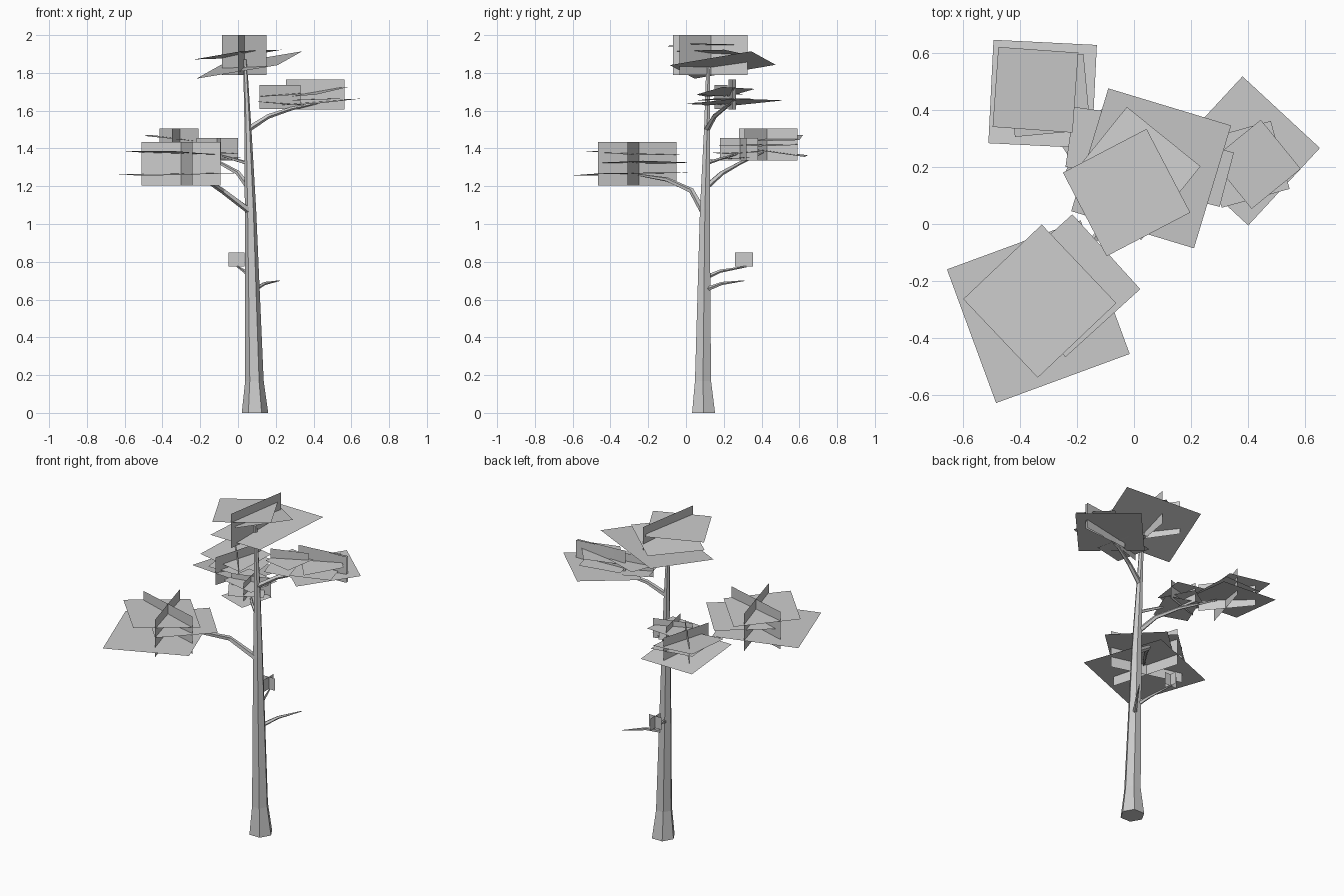
import bpy
import math
from mathutils import Vector

if "Cube" in bpy.data.objects:
    bpy.data.objects.remove(bpy.data.objects["Cube"], do_unlink=True)

# One pale grey for the whole tree
grey = bpy.data.materials.new("pale_grey")
grey.use_nodes = True
colour = (0.6, 0.6, 0.6, 1)
grey.diffuse_color = colour
grey.node_tree.nodes["Principled BSDF"].inputs["Base Color"].default_value = colour


def make(name, verts, faces):
    mesh = bpy.data.meshes.new(name)
    mesh.from_pydata(verts, [], faces)
    mesh.materials.append(grey)
    obj = bpy.data.objects.new(name, mesh)
    bpy.context.collection.objects.link(obj)
    return obj


def tube(name, path, radii, sides, upright=False):
    """Tapered faceted limb along a path, closed at both ends."""
    points = [Vector(p) for p in path]
    verts, faces = [], []
    last = len(points) - 1
    for i, (p, r) in enumerate(zip(points, radii)):
        along = points[min(i + 1, last)] - points[max(i - 1, 0)]
        if upright:
            u, v = Vector((1, 0, 0)), Vector((0, 1, 0))
        else:
            u = along.cross(Vector((0, 0, 1))).normalized()
            v = u.cross(along).normalized() * -1
        for k in range(sides):
            a = math.tau * k / sides
            verts.append(p + (u * math.cos(a) + v * math.sin(a)) * r)
    for i in range(last):
        for k in range(sides):
            n = (k + 1) % sides
            a, b = i * sides, (i + 1) * sides
            faces.append((a + k, a + n, b + n, b + k))
    faces.append(tuple(reversed(range(sides))))
    faces.append(tuple(range(last * sides, (last + 1) * sides)))
    return make(name, verts, faces)


def leaf_layer(name, centre, half_diagonal, slope=(0, 0)):
    """Square, nearly level leaf card given by its centre and half diagonal."""
    x, y, z = centre
    dx, dy = half_diagonal
    corners = [(dx, dy), (-dy, dx), (-dx, -dy), (dy, -dx)]
    verts = [(x + a, y + b, z + a * slope[0] + b * slope[1]) for a, b in corners]
    make(name, verts, [(0, 1, 2, 3)])


def leaf_wall(name, start, end, low, high):
    """Upright leaf card standing between two plan points."""
    verts = [(*start, low), (*end, low), (*end, high), (*start, high)]
    make(name, verts, [(0, 1, 2, 3)])


# Trunk
tube("trunk",
     [(0.09, 0.093, 0), (0.087, 0.09, 0.17), (0.066, 0.1, 1.08), (0.052, 0.112, 1.52), (0.037, 0.117, 1.87)],
     [0.07, 0.049, 0.03, 0.018, 0.01], 6, upright=True)

# Branches and twigs
tube("front_branch", [(0.06, 0.09, 1.07), (-0.08, 0.03, 1.175), (-0.17, -0.1, 1.235), (-0.28, -0.25, 1.26)],
     [0.018, 0.015, 0.012, 0.006], 5)
tube("back_branch", [(0.06, 0.1, 1.19), (0, 0.19, 1.27), (-0.09, 0.28, 1.32), (-0.26, 0.41, 1.38)],
     [0.016, 0.013, 0.01, 0.005], 5)
tube("back_side_branch", [(0.055, 0.105, 1.32), (-0.03, 0.18, 1.345), (-0.11, 0.27, 1.37)],
     [0.01, 0.008, 0.004], 5)
tube("upper_branch", [(0.05, 0.11, 1.5), (0.16, 0.15, 1.57), (0.28, 0.2, 1.61), (0.42, 0.24, 1.64)],
     [0.016, 0.013, 0.01, 0.005], 5)
tube("bare_twig", [(0.08, 0.1, 0.65), (0.14, 0.19, 0.685), (0.22, 0.31, 0.7)],
     [0.013, 0.009, 0.002], 5)
tube("leafy_twig", [(0.07, 0.1, 0.715), (0.035, 0.18, 0.75), (-0.005, 0.32, 0.775)],
     [0.013, 0.009, 0.004], 5)

# Front leaf cluster
leaf_layer("front_leaf_low", (-0.335, -0.307, 1.265), (0.32, -0.148), (0.02, 0.02))
leaf_layer("front_leaf_middle", (-0.228, -0.216, 1.325), (0.012, 0.25), (0.04, 0))
leaf_layer("front_leaf_high", (-0.33, -0.27, 1.375), (0.268, -0.007), (-0.04, -0.04))
leaf_wall("front_leaf_wide", (-0.51, -0.19), (-0.093, -0.31), 1.205, 1.435)
leaf_wall("front_leaf_deep", (-0.36, -0.05), (-0.24, -0.465), 1.205, 1.435)

# Back leaf cluster
leaf_layer("back_leaf_low", (-0.32, 0.455, 1.385), (0.172, -0.19), (-0.03, -0.14))
leaf_layer("back_leaf_middle", (-0.297, 0.45, 1.42), (0.145, -0.12), (-0.05, 0.03))
leaf_layer("back_leaf_high", (-0.345, 0.47, 1.455), (0.13, -0.15), (-0.1, 0.03))
leaf_wall("back_leaf_wide", (-0.415, 0.56), (-0.21, 0.31), 1.335, 1.505)
leaf_wall("back_leaf_deep", (-0.26, 0.59), (-0.35, 0.28), 1.335, 1.505)

# Small leaf cluster beside the back branch
leaf_layer("inner_leaf_low", (-0.11, 0.24, 1.345), (0.13, 0.06), (0.03, 0.05))
leaf_layer("inner_leaf_middle", (-0.13, 0.27, 1.38), (0.14, -0.03), (-0.06, 0.04))
leaf_layer("inner_leaf_high", (-0.12, 0.29, 1.42), (0.12, 0.09), (-0.05, 0))
leaf_wall("inner_leaf_wide", (-0.22, 0.25), (0, 0.32), 1.335, 1.455)
leaf_wall("inner_leaf_deep", (-0.13, 0.38), (-0.09, 0.18), 1.335, 1.455)

# Upper right leaf cluster
leaf_layer("upper_leaf_low", (0.39, 0.256, 1.645), (0.261, 0.01), (0.07, 0.04))
leaf_layer("upper_leaf_middle", (0.393, 0.209, 1.66), (0.086, 0.152), (0.03, 0.02))
leaf_layer("upper_leaf_high", (0.428, 0.209, 1.7), (0.016, 0.156), (0.17, 0.08))
leaf_wall("upper_leaf_wide", (0.255, 0.225), (0.565, 0.265), 1.605, 1.765)
leaf_wall("upper_leaf_slim", (0.265, 0.23), (0.565, 0.25), 1.605, 1.765)

# Small leaf cluster on the upper branch
leaf_layer("bough_leaf_low", (0.22, 0.17, 1.64), (0.13, -0.07), (-0.08, 0.03))
leaf_layer("bough_leaf_high", (0.23, 0.18, 1.685), (0.12, 0.07), (0.06, 0.05))
leaf_wall("bough_leaf_wide", (0.115, 0.15), (0.33, 0.22), 1.61, 1.735)

# Crown leaf cluster
leaf_layer("crown_leaf_low", (0.06, 0.195, 1.842), (0.28, 0.15), (0.2, 0.11))
leaf_layer("crown_leaf_middle", (0, 0.177, 1.897), (-0.025, 0.233), (0.118, -0.07))
leaf_layer("crown_leaf_high", (-0.026, 0.11, 1.945), (0.223, -0.07), (0.05, 0))
leaf_wall("crown_leaf_wide", (-0.085, 0.3), (0.15, -0.035), 1.79, 2)
leaf_wall("crown_leaf_deep", (0.065, 0.325), (0, -0.07), 1.79, 2)

# Tiny leaf tuft on the lower twig
leaf_wall("tuft_leaf_wide", (-0.05, 0.31), (0.035, 0.31), 0.775, 0.85)
leaf_wall("tuft_leaf_deep", (-0.007, 0.26), (-0.007, 0.355), 0.775, 0.85)
